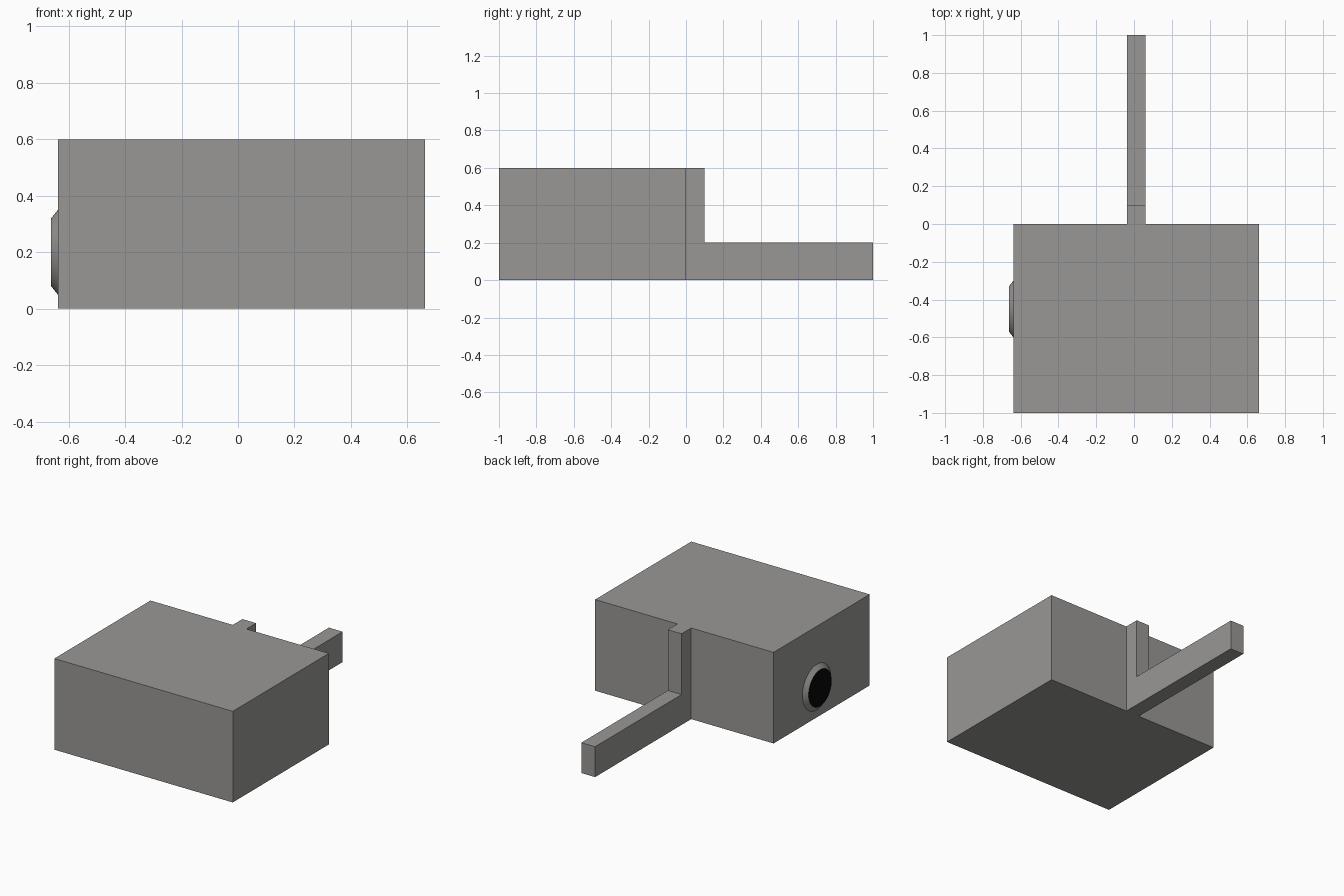
import bpy, bmesh, math
from mathutils import Matrix, Vector

if "Cube" in bpy.data.objects:
    bpy.data.objects.remove(bpy.data.objects["Cube"])


def material(name, rgb):
    m = bpy.data.materials.new(name)
    m.diffuse_color = (*rgb, 1)
    m.use_nodes = True
    m.node_tree.nodes["Principled BSDF"].inputs["Base Color"].default_value = m.diffuse_color
    return m


GREY = material("warm_grey", (0.32, 0.312, 0.3))
BLACK = material("black", (0.002, 0.002, 0.002))
CX = 0.012  # centre line of body and bracket


def finish(name, bm, mats):
    bmesh.ops.recalc_face_normals(bm, faces=bm.faces)
    me = bpy.data.meshes.new(name)
    bm.to_mesh(me)
    bm.free()
    for m in mats:
        me.materials.append(m)
    ob = bpy.data.objects.new(name, me)
    bpy.context.collection.objects.link(ob)
    return ob


def extrude_yz(name, profile, width):
    """Extrude a y/z outline along x, centred on CX."""
    bm = bmesh.new()
    face = bm.faces.new([bm.verts.new((CX - width / 2, y, z)) for y, z in profile])
    out = bmesh.ops.extrude_face_region(bm, geom=[face])
    verts = [v for v in out["geom"] if isinstance(v, bmesh.types.BMVert)]
    bmesh.ops.translate(bm, verts=verts, vec=(width, 0, 0))
    return finish(name, bm, [GREY])


# Main box
extrude_yz("body", [(-1, 0), (0, 0), (0, 0.6), (-1, 0.6)], 1.3)

# L-shaped bracket with long foot
extrude_yz("bracket", [(0, 0), (1, 0), (1, 0.2), (0.1, 0.2), (0.1, 0.6), (0, 0.6)], 0.1)

# Round tapered knob on the left side with a black cap
bm = bmesh.new()
bmesh.ops.create_cone(bm, cap_ends=True, segments=48, radius1=0.15, radius2=0.12, depth=0.024)
bmesh.ops.transform(bm, verts=bm.verts, matrix=Matrix.Translation(Vector((-0.65, -0.45, 0.2)))
                    @ Matrix.Rotation(-math.pi / 2, 4, 'Y'))
for f in bm.faces:
    f.smooth = len(f.verts) == 4
    if len(f.verts) > 4 and f.calc_center_median().x < -0.655:
        f.material_index = 1
for e in bm.edges:
    e.smooth = all(len(f.verts) == 4 for f in e.link_faces)
finish("side_knob", bm, [GREY, BLACK])
